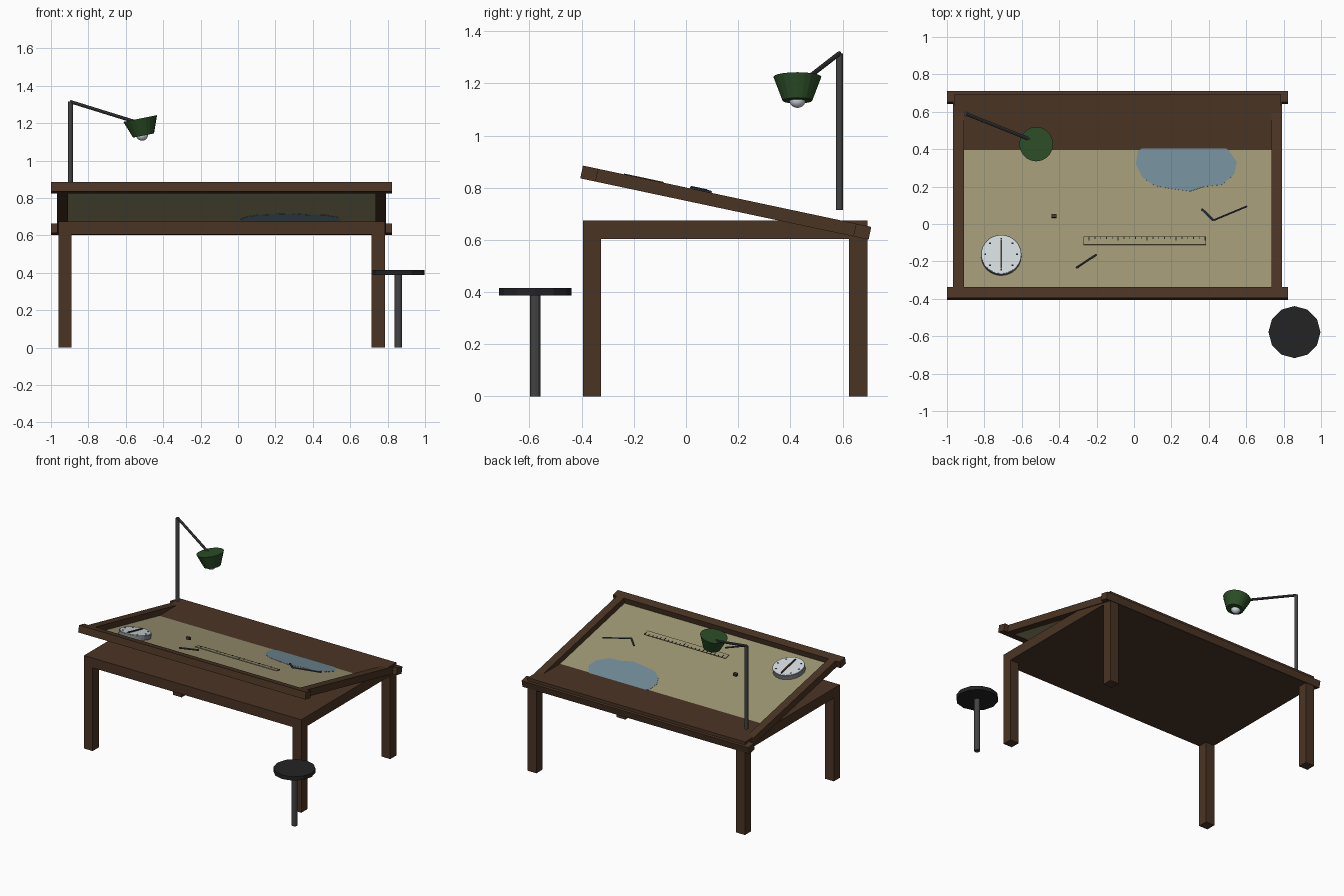
import bpy, bmesh, math
from mathutils import Matrix, Vector

default = bpy.data.objects.get("Cube")
if default:
    bpy.data.objects.remove(default, do_unlink=True)


def material(name, hexcode):
    def linear(c):
        return c / 12.92 if c < 0.04045 else ((c + 0.055) / 1.055) ** 2.4
    rgb = [linear(int(hexcode[i:i + 2], 16) / 255) for i in (0, 2, 4)]
    m = bpy.data.materials.new(name)
    m.use_nodes = True
    m.diffuse_color = (*rgb, 1)
    m.node_tree.nodes["Principled BSDF"].inputs["Base Color"].default_value = (*rgb, 1)
    return m


wood = material("brown wood", "4a3424")
paper = material("old paper", "9f9774")
blue = material("faded blue", "728c98")
white = material("off white", "d3dbde")
rim_grey = material("rim grey", "80868a")
green = material("dark green", "2b4d26")
iron = material("iron grey", "434345")
black = material("seat black", "232325")
steel = material("blue steel", "3a454e")


def finish(name, bm, mat, matrix=Matrix()):
    bmesh.ops.recalc_face_normals(bm, faces=bm.faces)
    mesh = bpy.data.meshes.new(name)
    bm.to_mesh(mesh)
    bm.free()
    obj = bpy.data.objects.new(name, mesh)
    obj.matrix_world = matrix
    mesh.materials.append(mat)
    bpy.context.collection.objects.link(obj)
    return obj


def box(name, x, y, z, mat, matrix=Matrix()):
    """Box from (low, high) ranges."""
    bm = bmesh.new()
    bmesh.ops.create_cube(bm, size=1)
    for v in bm.verts:
        v.co = [(a + b) / 2 + c * (b - a) for (a, b), c in zip((x, y, z), v.co)]
    return finish(name, bm, mat, matrix)


def rod(name, start, end, r1, mat, matrix=Matrix(), r2=None, sides=12):
    """Cylinder or cone frustum between two points."""
    start, end = Vector(start), Vector(end)
    axis = end - start
    bm = bmesh.new()
    bmesh.ops.create_cone(bm, cap_ends=True, segments=sides, radius1=r1,
                          radius2=r1 if r2 is None else r2, depth=axis.length)
    turn = axis.to_track_quat('Z', 'Y').to_matrix().to_4x4()
    bm.transform(Matrix.Translation((start + end) / 2) @ turn)
    return finish(name, bm, mat, matrix)


# Table: top and four legs
X0, X1, Y0, Y1, LEG = -0.96, 0.785, -0.395, 0.695, 0.07
box("table_top", (X0, X1), (Y0, Y1), (0.604, 0.675), wood)
for side, x in (("right", X0), ("left", X1 - LEG)):
    for end, y in (("front", Y0), ("back", Y1 - LEG)):
        box(f"{end}_{side}_leg", (x, x + LEG), (y, y + LEG), (0, 0.604), wood)

# Tilted drawing board: frame rails around a thin sheet
TILT, MID_Y, MID_Z = math.radians(12), 0.1525, 0.743
board = Matrix.Translation((0, MID_Y, MID_Z)) @ Matrix.Rotation(-TILT, 4, 'X')
HALF, RAIL, THICK = 0.565, 0.06, 0.025
IN0, IN1 = -0.91, 0.735


def local_y(y, h):
    """Board coordinate that lies at plan position y when raised by h."""
    return (y - MID_Y - h * math.sin(TILT)) / math.cos(TILT)


for name, y in (("front_rail", -HALF), ("back_rail", HALF - RAIL)):
    box(name, (-1, 0.823), (y, y + RAIL), (-THICK, THICK), wood, board)
for name, x in (("right_rail", (IN0 - 0.057, IN0)), ("left_rail", (IN1, IN1 + 0.057))):
    box(name, x, (RAIL - HALF, HALF - RAIL), (-THICK, THICK), wood, board)
box("drawing_sheet", (IN0, IN1), (RAIL - HALF, HALF - RAIL), (-0.022, -0.016), paper, board)

# Irregular blue patch showing on both sides of the sheet
outline = [(.02, .39), (.01, .32), (.045, .25), (.11, .205), (.19, .19), (.30, .175),
           (.375, .2), (.47, .21), (.535, .265), (.55, .33), (.51, .39), (.45, .44), (.1, .44)]
bm = bmesh.new()
patch = bm.faces.new([bm.verts.new((x, local_y(y, -.015), -0.0235)) for x, y in outline])
ext = bmesh.ops.extrude_face_region(bm, geom=[patch])
bmesh.ops.translate(bm, vec=(0, 0, 0.009),
                    verts=[g for g in ext["geom"] if isinstance(g, bmesh.types.BMVert)])
finish("blue_patch", bm, blue, board)

# Round dial with needle and marks
dx, dy = -0.71, local_y(-0.163, 0.02)
rod("dial_rim", (dx, dy, -0.012), (dx, dy, 0.018), 0.108, rim_grey, board, sides=32)
rod("dial_face", (dx, dy, 0.018), (dx, dy, 0.021), 0.104, white, board, sides=32)
box("dial_needle", (dx - .005, dx + .005), (dy - .078, dy + .078), (.021, .028), wood, board)
for i in range(8):
    a = math.tau * i / 8
    mx, my = dx + 0.085 * math.cos(a), dy + 0.085 * math.sin(a)
    box("dial_mark", (mx - .005, mx + .005), (my - .004, my + .004), (.021, .023), black, board)

# Ruler with tick marks
top = 0.018
r0, r1 = local_y(-0.11, top), local_y(-0.066, top)
box("ruler", (-0.27, 0.385), (r0, r1), (top - 0.006, top), paper, board)
for i in range(21):
    x = -0.24 + i * 0.031
    size = 0.024 if i % 5 == 0 else 0.014
    box("ruler_tick", (x - .002, x + .002), (r1 - size, r1), (top, top + .002), black, board)

# Loose tools: pencil, eraser and dividers
h = 0.018
rod("pencil", (-0.31, local_y(-0.235, h), h), (-0.2, local_y(-0.163, h), h),
    0.006, iron, board, sides=6)
ey = local_y(0.045, h)
box("eraser", (-0.442, -0.415), (ey - 0.01, ey + 0.01), (0, h), wood, board)
h = 0.028
hinge = (0.425, local_y(0.02, h), h)
rod("dividers_short_leg", hinge, (0.362, local_y(0.08, h), h), 0.007, steel, board, sides=6)
rod("dividers_long_leg", hinge, (0.605, local_y(0.095, h), h), 0.005, steel, board, sides=6)

# Lamp: post, arm, shade and bulb
post_top = (-0.896, 0.588, 1.315)
rod("lamp_post", (-0.896, 0.588, 0.714), post_top, 0.013, iron)
rod("lamp_arm", post_top, (-0.525, 0.44, 1.2), 0.009, iron, sides=8)
rod("lamp_shade", (-0.505, 0.427, 1.134), (-0.523, 0.427, 1.225), 0.057, green,
    r2=0.092, sides=20)
bm = bmesh.new()
bmesh.ops.create_uvsphere(bm, u_segments=16, v_segments=10, radius=0.032)
bulb = finish("lamp_bulb", bm, white, Matrix.Translation((-0.513, 0.427, 1.138)))
bulb.data.shade_smooth()

# Stool: pole and round seat
sx, sy = 0.858, -0.578
rod("stool_pole", (sx, sy, 0), (sx, sy, 0.39), 0.02, iron)
rod("stool_seat", (sx, sy, 0.387), (sx, sy, 0.415), 0.139, black)
